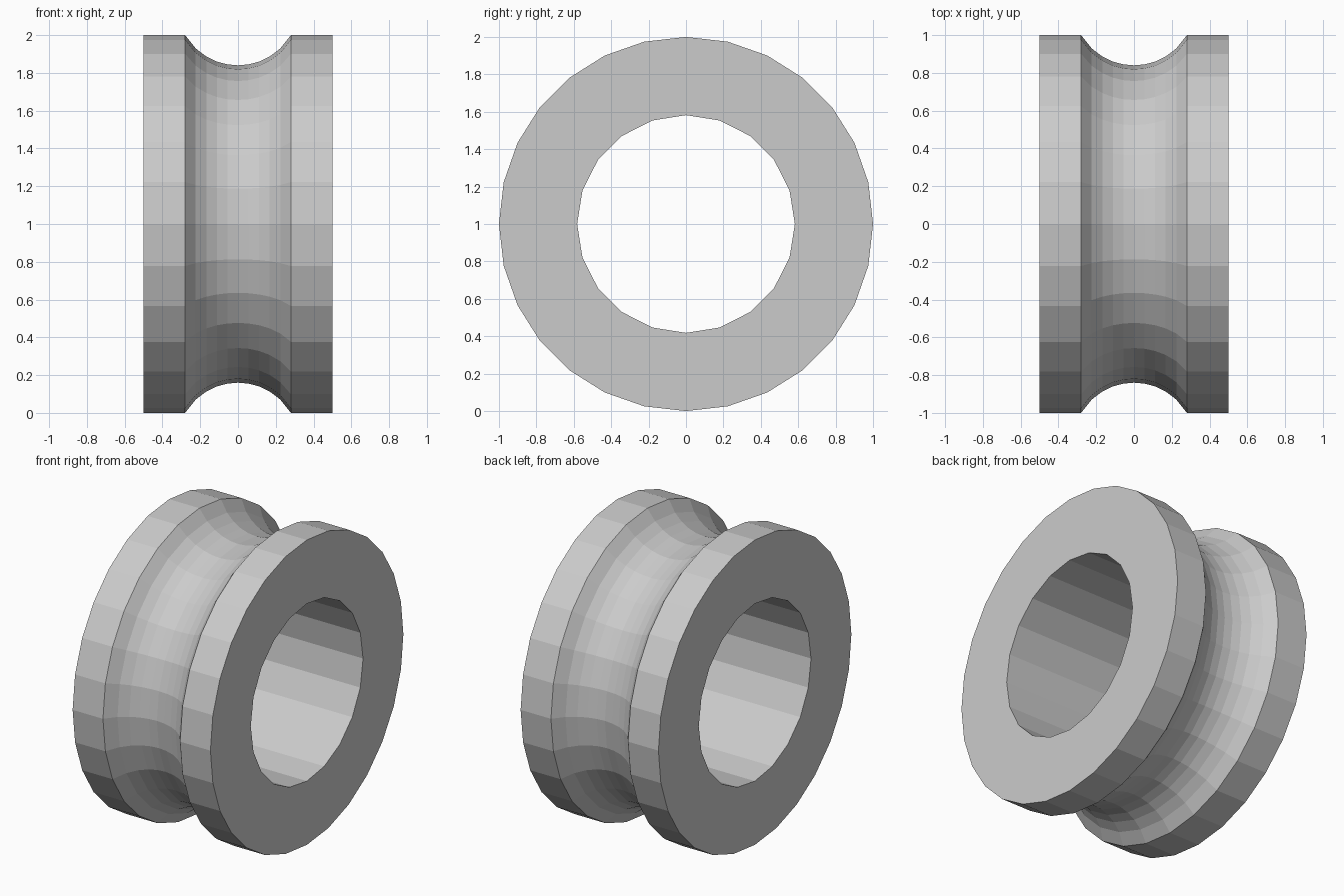
import bpy, bmesh
from math import sin, cos, pi, sqrt

cube = bpy.data.objects.get("Cube")
if cube:
    bpy.data.objects.remove(cube, do_unlink=True)

RADIUS, HALF_WIDTH, BORE = 1.0, 0.5, 0.582
GROOVE_HALF, GROOVE_DEPTH = 0.28, 0.16

# Plain grey material
grey = bpy.data.materials.new("light grey")
grey.use_nodes = True
colour = (0.6, 0.6, 0.6, 1)
grey.diffuse_color = colour
grey.node_tree.nodes["Principled BSDF"].inputs["Base Color"].default_value = colour


def lathe(bm, profile, sides):
    """Sweep (x, radius) points round the x axis; return the first and last ring edges."""
    rings = []
    for x, r in profile:
        angles = [2 * pi * i / sides for i in range(sides)]
        rings.append([bm.verts.new((x, r * cos(a), 1 + r * sin(a))) for a in angles])
    for a, b in zip(rings, rings[1:]):
        for i in range(sides):
            j = (i + 1) % sides
            bm.faces.new((a[i], a[j], b[j], b[i]))
    return [[bm.edges.get((ring[i - 1], ring[i])) for i in range(sides)]
            for ring in (rings[0], rings[-1])]


# Rim profile with a round groove between two flat flanges
arc = (GROOVE_HALF ** 2 + GROOVE_DEPTH ** 2) / (2 * GROOVE_DEPTH)
rim = [(-HALF_WIDTH, RADIUS)]
steps = 10
for i in range(steps + 1):
    x = GROOVE_HALF * (2 * i / steps - 1)
    rim.append((x, RADIUS - GROOVE_DEPTH + arc - sqrt(arc ** 2 - x ** 2)))
rim.append((HALF_WIDTH, RADIUS))

bm = bmesh.new()
outer = lathe(bm, rim, 28)
inner = lathe(bm, [(-HALF_WIDTH, BORE), (HALF_WIDTH, BORE)], 20)

# Flat side faces between rim and bore
for rim_edges, bore_edges in zip(outer, inner):
    bmesh.ops.triangle_fill(bm, edges=rim_edges + bore_edges, use_beauty=True)
bmesh.ops.recalc_face_normals(bm, faces=bm.faces[:])

mesh = bpy.data.meshes.new("grooved_roller")
bm.to_mesh(mesh)
bm.free()
mesh.materials.append(grey)
roller = bpy.data.objects.new("grooved_roller", mesh)
bpy.context.scene.collection.objects.link(roller)
